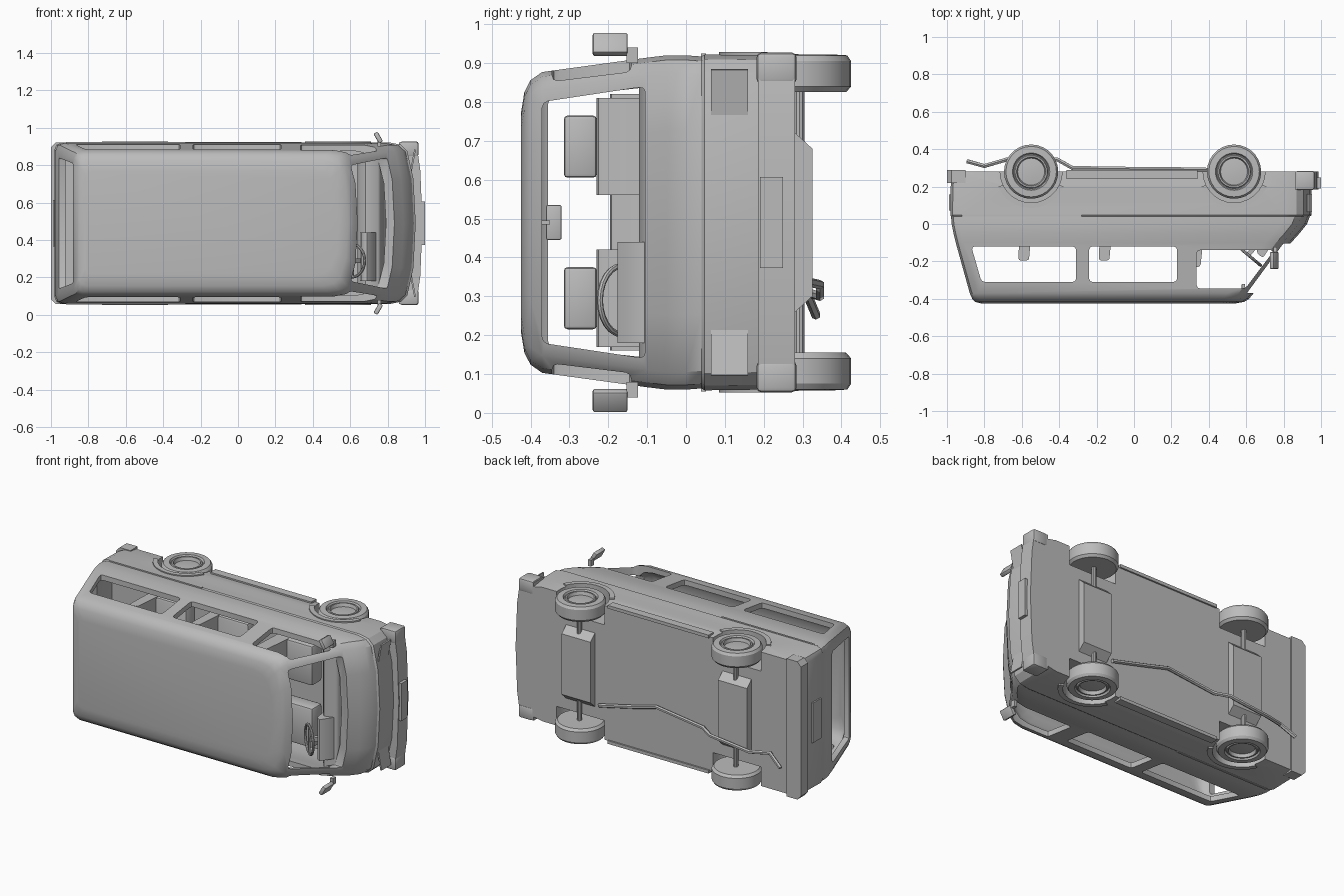
import bpy, bmesh, math
from mathutils import Matrix, Vector

if "Cube" in bpy.data.objects:
    bpy.data.objects.remove(bpy.data.objects["Cube"], do_unlink=True)

grey = bpy.data.materials.new("plain grey")
grey.use_nodes = True
grey.diffuse_color = (0.5, 0.5, 0.5, 1)
grey.node_tree.nodes["Principled BSDF"].inputs["Base Color"].default_value = (0.5, 0.5, 0.5, 1)

# Everything is built upright (x forward, y left, z up), then laid on its side
parts = []


def finish(name, bm):
    bmesh.ops.recalc_face_normals(bm, faces=bm.faces)
    mesh = bpy.data.meshes.new(name)
    bm.to_mesh(mesh)
    bm.free()
    obj = bpy.data.objects.new(name, mesh)
    bpy.context.collection.objects.link(obj)
    mesh.materials.append(grey)
    parts.append(obj)
    return obj


def loft(name, rings):
    """Skin a stack of closed rings and cap both ends."""
    bm = bmesh.new()
    rows = [[bm.verts.new(p) for p in ring] for ring in rings]
    n = len(rows[0])
    for a, b in zip(rows, rows[1:]):
        for i in range(n):
            j = (i + 1) % n
            bm.faces.new((a[i], a[j], b[j], b[i]))
    bm.faces.new(rows[0])
    bm.faces.new(rows[-1])
    return finish(name, bm)


def prism(name, pts, axis, lo, hi, bevel=0.0):
    """Extrude a 2D outline along one axis; bevel rounds its corners."""
    place = {"x": lambda p, d: (d, p[0], p[1]),
             "y": lambda p, d: (p[0], d, p[1]),
             "z": lambda p, d: (p[0], p[1], d)}[axis]
    bm = bmesh.new()
    a = [bm.verts.new(place(p, lo)) for p in pts]
    b = [bm.verts.new(place(p, hi)) for p in pts]
    n = len(pts)
    for i in range(n):
        j = (i + 1) % n
        bm.faces.new((a[i], a[j], b[j], b[i]))
    bm.faces.new(a)
    bm.faces.new(b)
    if bevel:
        sides = [bm.edges.get((a[i], b[i])) for i in range(n)]
        bmesh.ops.bevel(bm, geom=sides, offset=bevel, segments=2, profile=0.5, affect="EDGES")
    return finish(name, bm)


def box(name, centre, size, turn=0.0, bevel=0.0):
    bm = bmesh.new()
    bmesh.ops.create_cube(bm, size=1)
    bmesh.ops.scale(bm, vec=size, verts=bm.verts)
    if bevel:
        bmesh.ops.bevel(bm, geom=bm.edges[:], offset=bevel, segments=2, profile=0.5, affect="EDGES")
    bm.transform(Matrix.Translation(centre) @ Matrix.Rotation(turn, 4, "Z"))
    return finish(name, bm)


def lathe(name, profile, x, z, side=1, steps=28):
    """Turn (radius, width position) pairs around a sideways axle."""
    turns = [math.tau * i / steps for i in range(steps)]
    return loft(name, [[(x + r * math.cos(t), side * w, z + r * math.sin(t)) for t in turns]
                       for r, w in profile])


def cut(obj, cutter):
    mod = obj.modifiers.new("cut", "BOOLEAN")
    mod.operation = "DIFFERENCE"
    mod.solver = "EXACT"
    mod.object = cutter
    bpy.context.view_layer.objects.active = obj
    bpy.ops.object.modifier_apply(modifier=mod.name)
    parts.remove(cutter)
    bpy.data.objects.remove(cutter, do_unlink=True)


def outline(rear, front, w, z):
    half = [(rear, w - .04), (rear + .012, w - .012), (rear + .04, w), (front - .14, w),
            (front - .08, w - .012), (front - .045, w - .045), (front - .012, w * .55)]
    ring = half + [(front, 0)] + [(x, -y) for x, y in reversed(half)]
    return [(x, y, z) for x, y in ring]


# Body shell: height, rear x, front x, half width
levels = [(-.28, -.97, .94, .42), (-.2, -.98, .95, .43), (-.048, -.982, .95, .432),
          (-.04, -.978, .94, .427), (0, -.975, .925, .43), (.05, -.965, .885, .43),
          (.1, -.953, .84, .424), (.37, -.878, .64, .387), (.4, -.865, .615, .366),
          (.416, -.85, .59, .335), (.425, -.815, .54, .28)]
body = loft("body_shell", [outline(r, f, w, z) for z, r, f, w in levels])
cabin = [(-.1, -.945, .9, .395)] + [(z - .02, r + .03, f - .03, w - .03) for z, r, f, w in levels[4:]]
cut(body, loft("cabin_cutter", [outline(r, f, w, z) for z, r, f, w in cabin]))

# Window openings
side_windows = [[(-.87, .12), (-.31, .12), (-.31, .31), (-.815, .31)],
                [(-.24, .12), (.23, .12), (.23, .31), (-.24, .31)],
                [(.335, .14), (.75, .14), (.595, .345), (.335, .345)]]
for pts in side_windows:
    cut(body, prism("window_cutter", pts, "y", -.6, .6, .018))
screen = [(-.35, .105), (.35, .105), (.31, .37), (-.31, .37)]
cut(body, prism("windscreen_cutter", screen, "x", .5, 1.2, .015))
rear = [(-.35, .08), (.35, .08), (.32, .355), (-.32, .355)]
cut(body, prism("rear_window_cutter", rear, "x", -1.2, -.8, .015))

# Wheels, arches, axles and their carriers
AXLE = -.28
tyre = [(.05, .335), (.132, .335), (.145, .35), (.145, .415), (.135, .43), (.1, .432),
        (.094, .42), (.09, .42), (.086, .428), (.078, .428), (.072, .408), (.03, .412)]
for end, x in (("front", .535), ("rear", -.55)):
    for side, label in ((1, "left"), (-1, "right")):
        cut(body, lathe("well_cutter", [(.166, .3), (.166, .6)], x, AXLE, side))
        lathe(f"{end}_{label}_wheel", tyre, x, AXLE, side)
        arc = [math.radians(25 + 13 * i) for i in range(11)]
        lip = [(x + r * math.cos(t), AXLE + r * math.sin(t))
               for r, ts in ((.195, arc), (.166, arc[::-1])) for t in ts]
        prism(f"{end}_{label}_arch", lip, "y", side * .4, side * .438)
    lathe(f"{end}_axle", [(.014, -.36), (.014, .36)], x, AXLE - .012, steps=10)
    prism(f"{end}_axle_carrier", [(-.24, -.27), (.24, -.27), (.19, -.325), (-.19, -.325)],
          "x", x - .1, x + .1)

# Bumpers and number plates
nose = [(.86, .432), (.93, .432), (.957, .405), (.975, .28), (.986, 0)]
prism("front_bumper", nose + [(x, -y) for x, y in nose[-2::-1]], "z", -.28, -.185)
tail = [(-.9, .432), (-.975, .432), (-1, .405)]
prism("rear_bumper", tail + [(x, -y) for x, y in tail[::-1]], "z", -.29, -.22)
box("front_plate", (.99, 0, -.22), (.02, .235, .058))
box("rear_plate", (-.984, 0, -.115), (.012, .25, .085))

# Side trim, bumper caps, headlights and mirrors
for side, label in ((1, "left"), (-1, "right")):
    box(f"{label}_sill", (-.01, side * .424, -.265), (.7, .02, .05))
    box(f"{label}_rub_strip", (-.6, side * .43, -.045), (.64, .01, .012))
    box(f"{label}_bumper_cap", (.915, side * .397, -.233), (.1, .08, .103), bevel=.012)
    box(f"{label}_headlight", (.929, side * .3, -.112), (.009, .19, .095), -side * math.radians(10.5))
    box(f"{label}_mirror", (.75, side * .458, .195), (.025, .06, .09), side * math.radians(30), .006)
    box(f"{label}_mirror_arm", (.755, side * .43, .138), (.02, .04, .03))

# Front seats
for side, label in ((1, "left"), (-1, "right")):
    y = side * .195
    box(f"{label}_seat_base", (.42, y, .0), (.26, .25, .1), bevel=.015)
    prism(f"{label}_seat_back", [(.29, 0), (.38, 0), (.355, .23), (.28, .23)], "y",
          y - .125, y + .125, .015)
    box(f"{label}_headrest", (.3, y, .272), (.05, .16, .085), bevel=.01)

# Rear benches
for i, x in enumerate((-.59, -.16)):
    box(f"bench_base_{i + 1}", (x + .12, 0, -.02), (.26, .66, .1), bevel=.015)
    prism(f"bench_back_{i + 1}", [(x - .02, -.05), (x + .05, -.05), (x + .028, .195), (x - .028, .195)],
          "y", -.33, .33, .012)

# Dashboard, instrument hood and inner mirror
prism("dashboard", [(.64, -.1), (.64, .07), (.68, .125), (.76, .1), (.79, -.1)], "y", -.37, .37, .012)
prism("instrument_hood", [(.65, .08), (.66, .16), (.69, .18), (.75, .09)], "y", -.31, -.05, .01)
box("inner_mirror", (.585, 0, .34), (.018, .09, .04), bevel=.005)
box("inner_mirror_stem", (.595, 0, .37), (.01, .01, .04))

# Steering wheel
tilt = Matrix.Translation((.61, -.2, .165)) @ Matrix.Rotation(math.radians(-40), 4, "Y")
bpy.ops.mesh.primitive_torus_add(major_radius=.088, minor_radius=.008,
                                 major_segments=24, minor_segments=8)
rim = bpy.context.object
rim.name = "steering_wheel_rim"
rim.data.materials.append(grey)
rim.data.transform(tilt)
parts.append(rim)
box("steering_spoke", (0, 0, 0), (.02, .17, .01)).data.transform(tilt)
box("steering_column", (0, 0, -.05), (.025, .025, .1)).data.transform(tilt)

# Exhaust pipe
path = [(.4, -.21, -.29), (.15, -.15, -.295), (0, -.11, -.295), (-.33, -.15, -.3), (-.41, -.16, -.345),
        (-.68, -.19, -.345), (-.8, -.18, -.31), (-.89, -.24, -.335)]
curve = bpy.data.curves.new("exhaust_pipe", "CURVE")
curve.dimensions = "3D"
curve.bevel_depth = .012
curve.bevel_resolution = 1
curve.use_fill_caps = True
spline = curve.splines.new("POLY")
spline.points.add(len(path) - 1)
for point, co in zip(spline.points, path):
    point.co = (*co, 1)
pipe = bpy.data.objects.new("exhaust_pipe", curve)
bpy.context.collection.objects.link(pipe)
curve.materials.append(grey)
bpy.ops.object.select_all(action="DESELECT")
pipe.select_set(True)
bpy.context.view_layer.objects.active = pipe
bpy.ops.object.convert(target="MESH")
parts.append(bpy.context.object)

# Lay the van on its side and shade it
lay = Matrix.Translation((0, 0, .49)) @ Matrix.Rotation(math.radians(90), 4, "X")
bpy.ops.object.select_all(action="DESELECT")
for obj in parts:
    obj.data.transform(lay)
    obj.select_set(True)
    bpy.context.view_layer.objects.active = obj
bpy.ops.object.shade_smooth_by_angle(angle=math.radians(30))
